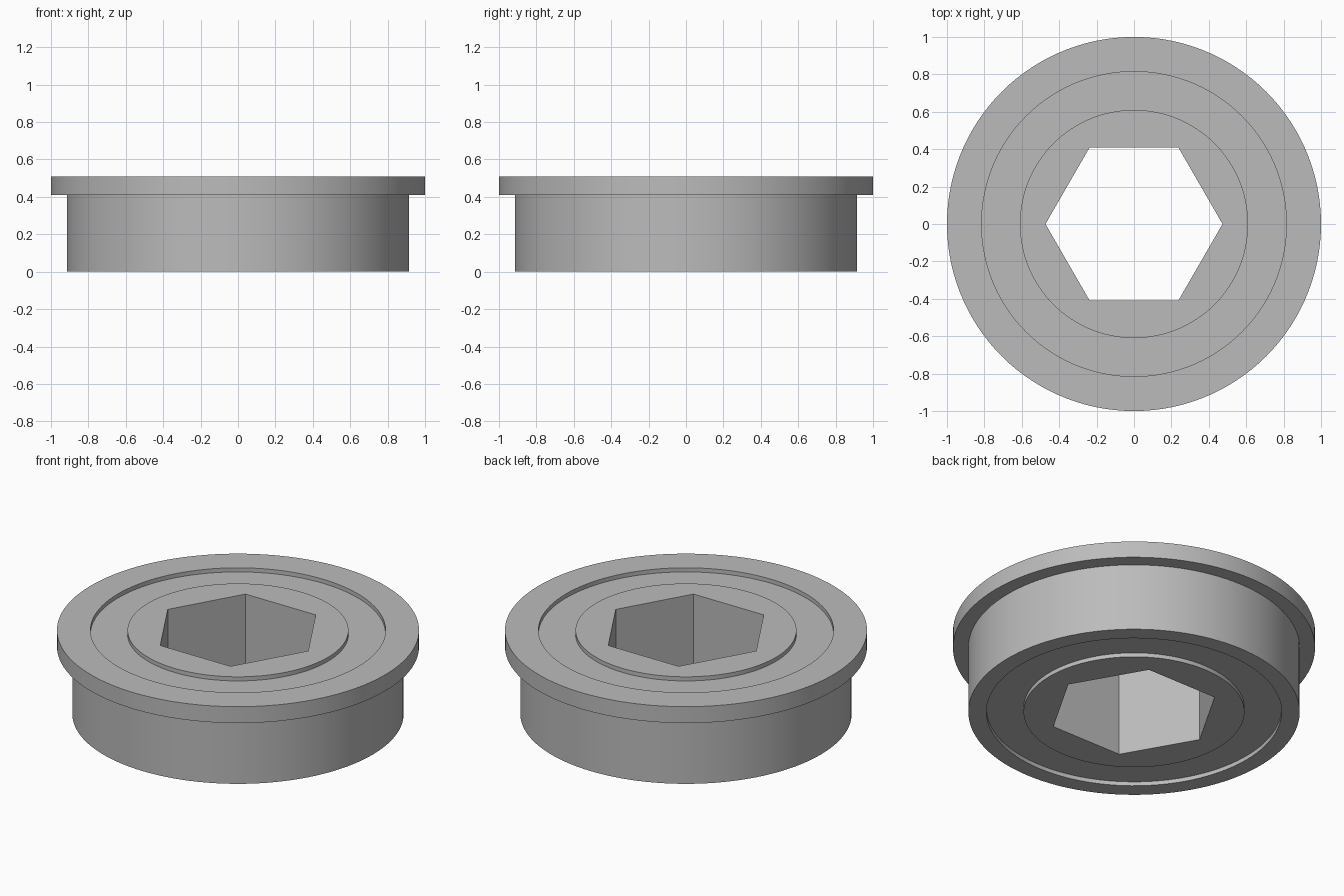
import bpy
import bmesh
import math

SEGMENTS = 120
HEIGHT = 0.51
FLANGE_Z = 0.41
RECESS = 0.025
HEX = "hex"
HEX_APOTHEM = 0.41

if "Cube" in bpy.data.objects:
    bpy.data.objects.remove(bpy.data.objects["Cube"], do_unlink=True)

# Bare steel
steel = bpy.data.materials.new("steel grey")
steel.use_nodes = True
STEEL = (0.5, 0.5, 0.5, 1)
steel.diffuse_color = STEEL
steel.node_tree.nodes["Principled BSDF"].inputs["Base Color"].default_value = STEEL


def radius_at(radius, angle):
    """Constant radius, or the hexagon's edge distance with corners on x."""
    if radius == HEX:
        sector = math.pi / 3
        return HEX_APOTHEM / math.cos(angle % sector - sector / 2)
    return radius


def ring(name, profile):
    """Sweep a closed (radius, z) profile around the z axis."""
    bm = bmesh.new()
    loops = []
    for radius, z in profile:
        loop = []
        for i in range(SEGMENTS):
            a = math.tau * (i + 1e-6) / SEGMENTS
            r = radius_at(radius, a)
            loop.append(bm.verts.new((r * math.cos(a), r * math.sin(a), z)))
        loops.append(loop)
    for k, low in enumerate(loops):
        high = loops[(k + 1) % len(loops)]
        for i in range(SEGMENTS):
            j = (i + 1) % SEGMENTS
            bm.faces.new((low[i], low[j], high[j], high[i]))
    bmesh.ops.recalc_face_normals(bm, faces=bm.faces)
    mesh = bpy.data.meshes.new(name)
    bm.to_mesh(mesh)
    bm.free()
    mesh.materials.append(steel)
    obj = bpy.data.objects.new(name, mesh)
    bpy.context.collection.objects.link(obj)
    bpy.ops.object.select_all(action="DESELECT")
    obj.select_set(True)
    bpy.context.view_layer.objects.active = obj
    bpy.ops.object.shade_smooth_by_angle(angle=math.radians(30))
    return obj


# Outer race with its flange at the top
ring("outer_race", [(0.815, 0), (0.915, 0), (0.915, FLANGE_Z),
                    (1, FLANGE_Z), (1, HEIGHT), (0.815, HEIGHT)])

# Inner race with the hexagonal bore
ring("inner_race", [(HEX, 0), (0.61, 0), (0.61, HEIGHT), (HEX, HEIGHT)])

# Recessed shield filling the gap between the races
ring("shield", [(0.61, RECESS), (0.815, RECESS),
                (0.815, HEIGHT - RECESS), (0.61, HEIGHT - RECESS)])
